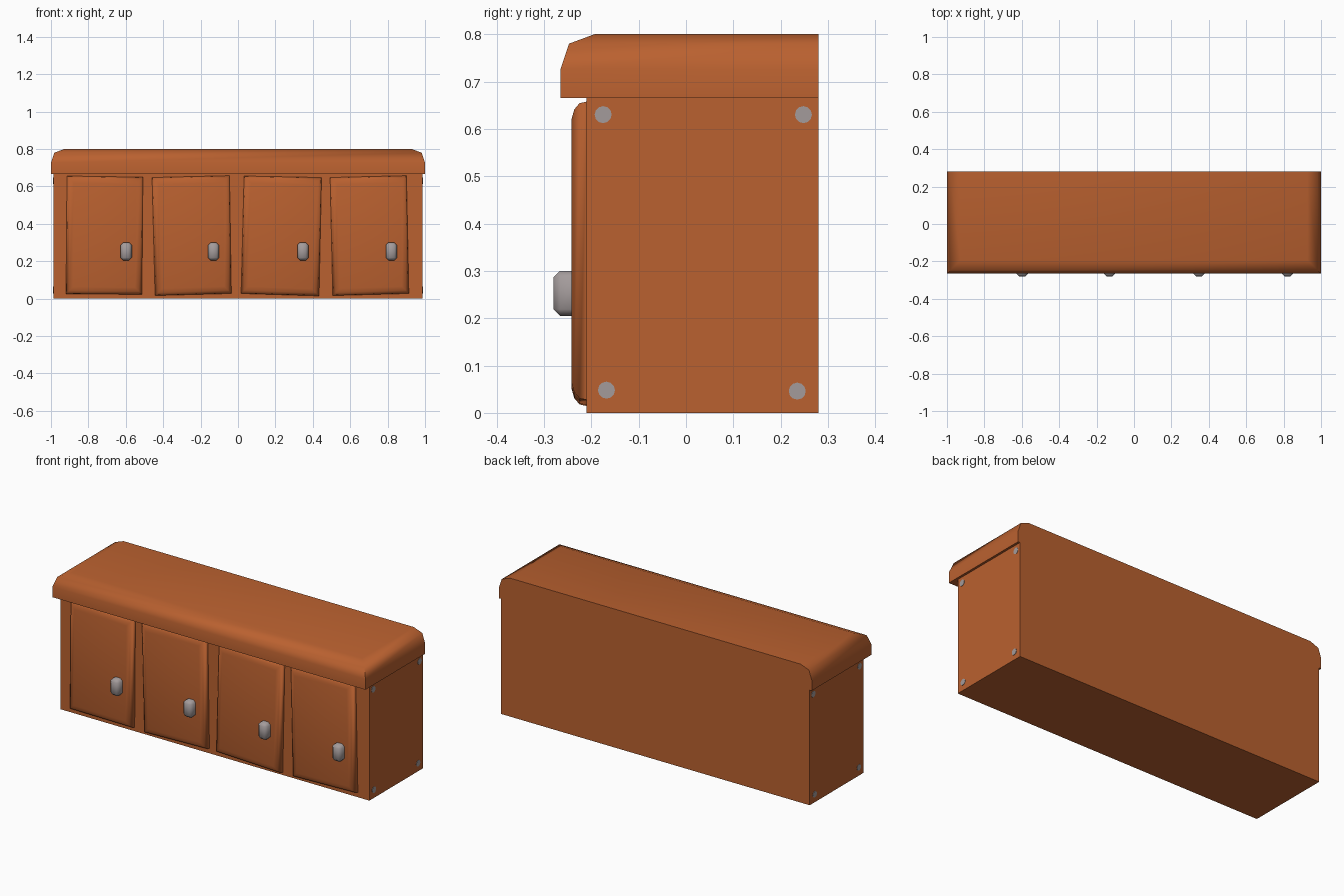
import bpy, bmesh, math
from mathutils import Vector

if "Cube" in bpy.data.objects:
    bpy.data.objects.remove(bpy.data.objects["Cube"])


def material(name, rgb):
    m = bpy.data.materials.new(name)
    m.diffuse_color = (*rgb, 1)
    m.use_nodes = True
    m.node_tree.nodes["Principled BSDF"].inputs["Base Color"].default_value = m.diffuse_color
    return m


WOOD = material("orange wood", (0.49, 0.119, 0.029))
METAL = material("grey metal", (0.37, 0.33, 0.33))


def finish(name, bm, mat, smooth=None):
    bmesh.ops.recalc_face_normals(bm, faces=bm.faces[:])
    me = bpy.data.meshes.new(name)
    bm.to_mesh(me)
    bm.free()
    me.materials.append(mat)
    if smooth:
        me.polygons.foreach_set("use_smooth", [True] * len(me.polygons))
        me.set_sharp_from_angle(angle=math.radians(smooth))
    ob = bpy.data.objects.new(name, me)
    bpy.context.collection.objects.link(ob)
    return ob


def loft(rings):
    """Closed solid through a stack of equally sized rings."""
    bm = bmesh.new()
    vs = [[bm.verts.new(p) for p in r] for r in rings]
    n = len(vs[0])
    for a, b in zip(vs, vs[1:]):
        for i in range(n):
            j = (i + 1) % n
            bm.faces.new((a[i], a[j], b[j], b[i]))
    bm.faces.new(vs[0])
    bm.faces.new(vs[-1])
    return bm


def box(x0, x1, y0, y1, z0, z1):
    return loft([[(x0, y0, z), (x1, y0, z), (x1, y1, z), (x0, y1, z)] for z in (z0, z1)])


# Cabinet carcass
finish("cabinet_body", box(-0.987, 0.987, -0.21, 0.28, 0, 0.666), WOOD)

# Countertop, rounded over on front and both ends, flush at the back
rings = []
for d, z in ((0, 0.665), (0, 0.726), (0.018, 0.78), (0.072, 0.8)):
    x, y = 1 - d, -0.265 + d
    rings.append([(-x, y, z), (x, y, z), (x, 0.28, z), (-x, 0.28, z)])
finish("countertop", loft(rings), WOOD, 60)

# Slightly crooked doors: corners top-left, top-right, bottom-right, bottom-left
doors = [
    ((-0.915, 0.656), (-0.508, 0.650), (-0.513, 0.022), (-0.920, 0.025)),
    ((-0.460, 0.648), (-0.045, 0.658), (-0.035, 0.027), (-0.444, 0.016)),
    ((0.032, 0.656), (0.447, 0.648), (0.434, 0.014), (0.016, 0.027)),
    ((0.492, 0.648), (0.901, 0.658), (0.914, 0.027), (0.506, 0.016)),
]
knob_x = (-0.598, -0.131, 0.347, 0.820)
signs = ((1, -1), (-1, -1), (-1, 1), (1, 1))
for k, (quad, kx) in enumerate(zip(doors, knob_x), 1):
    rings = [[(x + sx * d, y, z + sz * d) for (x, z), (sx, sz) in zip(quad, signs)]
             for d, y in ((0, -0.208), (0.004, -0.225), (0.017, -0.236), (0.038, -0.242))]
    finish(f"door_{k}", loft(rings), WOOD, 60)

    # Chunky bevelled knob
    bm = box(kx - 0.03, kx + 0.03, -0.28, -0.235, 0.205, 0.3)
    edges = [e for e in bm.edges if not all(v.co.y > -0.24 for v in e.verts)]
    bmesh.ops.bevel(bm, geom=edges, offset=0.014, segments=1, profile=0.5, affect='EDGES')
    finish(f"knob_{k}", bm, METAL, 60)

# Flat screw heads on both ends
screws = ((-0.175, 0.63), (0.248, 0.63), (-0.168, 0.048), (0.235, 0.046))
for side, s in (("right", 1), ("left", -1)):
    for k, (y, z) in enumerate(screws, 1):
        ring = [(y + 0.018 * math.cos(a), z + 0.018 * math.sin(a))
                for a in (math.tau * i / 12 for i in range(12))]
        rings = [[(s * x, p, q) for p, q in ring] for x in (0.985, 0.989)]
        finish(f"{side}_screw_{k}", loft(rings), METAL)
